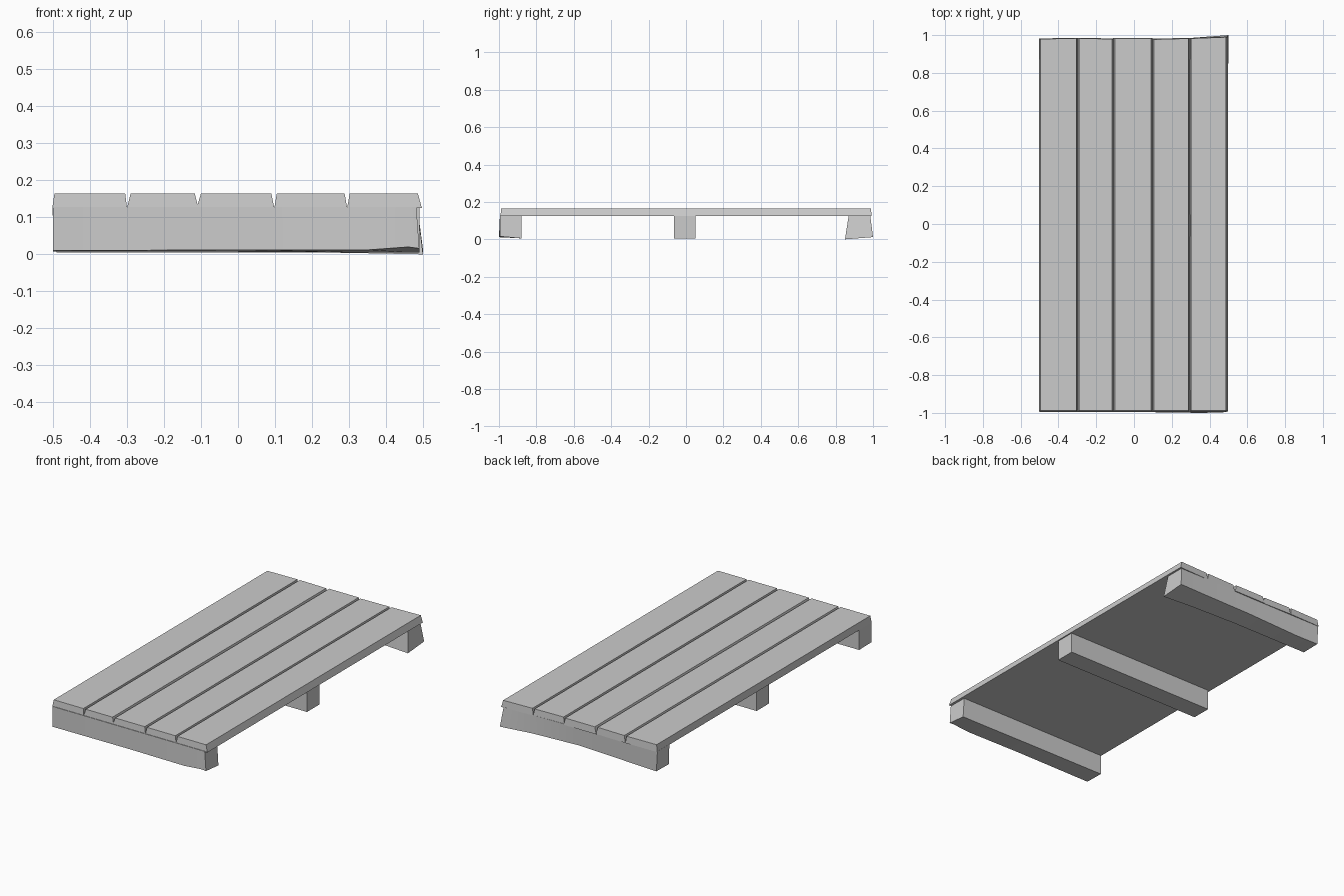
import bpy

def loft(name, rings):
    """Solid from four-point rings, capped at both ends."""
    verts = [p for r in rings for p in r]
    faces = [(3, 2, 1, 0)]
    for i in range(len(rings) - 1):
        a, b = i * 4, i * 4 + 4
        faces += [(a + k, a + (k + 1) % 4, b + (k + 1) % 4, b + k) for k in range(4)]
    n = len(verts) - 4
    faces.append((n, n + 1, n + 2, n + 3))
    me = bpy.data.meshes.new(name)
    me.from_pydata(verts, [], faces)
    ob = bpy.data.objects.new(name, me)
    bpy.context.collection.objects.link(ob)
    bpy.context.view_layer.objects.active = ob
    ob.select_set(True)
    bpy.ops.object.mode_set(mode='EDIT')
    bpy.ops.mesh.select_all(action='SELECT')
    bpy.ops.mesh.normals_make_consistent(inside=False)
    bpy.ops.object.mode_set(mode='OBJECT')
    return ob

DECK, TOP = 0.125, 0.165

# Deck planks: bottom left/right, top left/right, back end at left/right
planks = [
    (-0.502, -0.300, -0.496, -0.305, 0.982, 0.986),
    (-0.300, -0.107, -0.290, -0.117, 0.986, 0.982),
    (-0.112, 0.098, -0.100, 0.090, 0.986, 0.986),
    (0.098, 0.295, 0.105, 0.288, 0.980, 0.985),
    (0.295, 0.497, 0.302, 0.486, 0.985, 0.992),
]
for i, (bl, br, tl, tr, yl, yr) in enumerate(planks):
    loft(f"deck_plank_{i + 1}", [
        [(bl, -0.992, DECK), (br, -0.992, DECK), (tr, -0.988, TOP), (tl, -0.988, TOP)],
        [(bl, yl, DECK), (br, yr, DECK), (tr, yr - 0.003, TOP), (tl, yl - 0.003, TOP)],
    ])

def beam(name, sections):
    """Sections: x at top, x at bottom, top y pair, bottom y pair, bottom z pair."""
    return loft(name, [[(xb, b0, z0), (xb, b1, z1), (xt, t1, DECK + 0.003), (xt, t0, DECK + 0.003)]
                       for xt, xb, t0, t1, b0, b1, z0, z1 in sections])

# Cross beams, the outer two slightly worn
beam("front_beam", [
    (-0.50, -0.50, -0.995, -0.88, -0.995, -0.88, 0.010, 0.008),
    (0.00, 0.00, -0.995, -0.88, -0.995, -0.88, 0.012, 0.007),
    (0.35, 0.35, -0.995, -0.88, -1.000, -0.88, 0.012, 0.005),
    (0.46, 0.46, -0.995, -0.88, -0.998, -0.88, 0.020, 0.005),
    (0.482, 0.49, -0.995, -0.88, -0.995, -0.88, 0.016, 0.005),
])
beam("middle_beam", [
    (-0.49, -0.49, -0.065, 0.05, -0.065, 0.05, 0.005, 0.005),
    (0.49, 0.49, -0.065, 0.05, -0.065, 0.05, 0.005, 0.005),
])
beam("back_beam", [
    (-0.502, -0.495, 0.87, 0.98, 0.865, 0.98, 0.008, 0.010),
    (-0.35, -0.35, 0.87, 0.98, 0.865, 0.975, 0.008, 0.012),
    (0.00, 0.00, 0.87, 0.98, 0.865, 0.975, 0.008, 0.025),
    (0.30, 0.30, 0.87, 0.985, 0.86, 0.985, 0.004, 0.020),
    (0.485, 0.50, 0.87, 0.985, 0.85, 1.000, 0.000, 0.012),
])

bpy.ops.object.shade_smooth_by_angle(angle=0.52)
